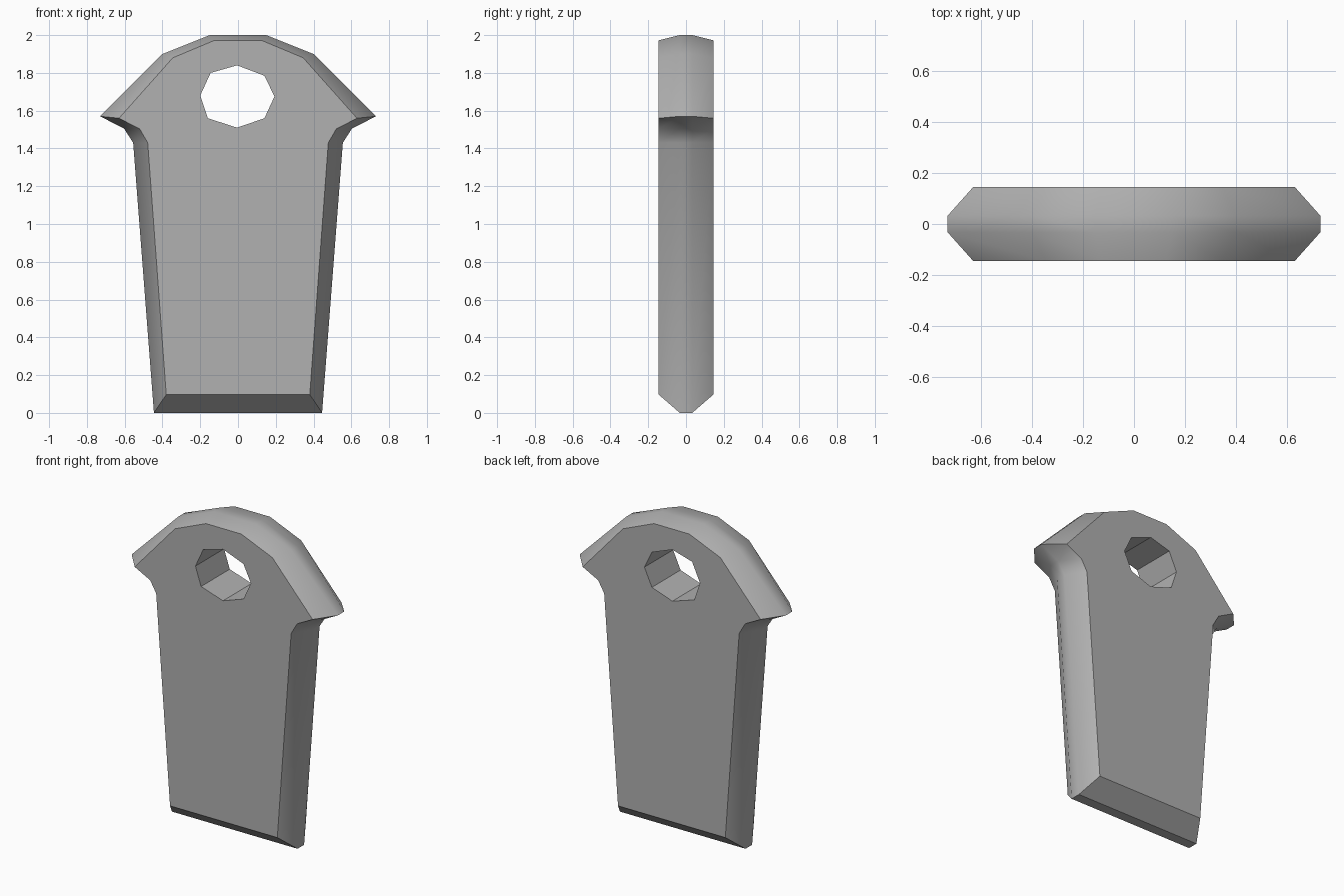
import bpy, bmesh, math

if "Cube" in bpy.data.objects:
    bpy.data.objects.remove(bpy.data.objects["Cube"])

# Right half of the silhouette, bottom to top: mid ridge and flat face outline
RIDGE = [(0.445, 0.0), (0.555, 1.43), (0.603, 1.505), (0.73, 1.57), (0.40, 1.90), (0.15, 2.0)]
FACE = [(0.38, 0.097), (0.478, 1.43), (0.52, 1.503), (0.63, 1.56), (0.345, 1.88), (0.125, 1.972)]
# Slightly irregular eight-sided hole
HOLE = [(-0.005, 1.84), (0.14, 1.785), (0.193, 1.675), (0.14, 1.56),
        (-0.005, 1.51), (-0.16, 1.56), (-0.20, 1.68), (-0.145, 1.80)]
FACE_Y, RIDGE_Y = 0.145, 0.033


def mirrored(half):
    return half + [(-x, z) for x, z in reversed(half)]


def ring(bm, pts, y):
    return [bm.verts.new((x, y, z)) for x, z in pts]


def bridge(bm, a, b):
    n = len(a)
    for i in range(n):
        j = (i + 1) % n
        bm.faces.new((a[i], a[j], b[j], b[i]))


def loop_edges(bm, loop):
    return [bm.edges.get((loop[i - 1], loop[i])) for i in range(len(loop))]


bm = bmesh.new()
# Bevelled rim
rims = [ring(bm, mirrored(p), y) for p, y in
        ((FACE, -FACE_Y), (RIDGE, -RIDGE_Y), (RIDGE, RIDGE_Y), (FACE, FACE_Y))]
for a, b in zip(rims, rims[1:]):
    bridge(bm, a, b)
# Hole walls
holes = [ring(bm, HOLE, y) for y in (-FACE_Y, FACE_Y)]
bridge(bm, *holes)
# Flat front and back around the hole
for rim, hole, s in ((rims[0], holes[0], -1), (rims[-1], holes[1], 1)):
    bmesh.ops.triangle_fill(bm, edges=loop_edges(bm, rim) + loop_edges(bm, hole),
                            use_beauty=True, normal=(0, s, 0))
bmesh.ops.recalc_face_normals(bm, faces=bm.faces)

mesh = bpy.data.meshes.new("pendant_plate")
bm.to_mesh(mesh)
bm.free()
plate = bpy.data.objects.new("pendant_plate", mesh)
bpy.context.collection.objects.link(plate)

# Darker grey metal
metal = bpy.data.materials.new("grey_metal")
metal.diffuse_color = (0.44, 0.44, 0.44, 1)
metal.use_nodes = True
metal.node_tree.nodes["Principled BSDF"].inputs["Base Color"].default_value = metal.diffuse_color
mesh.materials.append(metal)

bpy.context.view_layer.objects.active = plate
plate.select_set(True)
bpy.ops.object.shade_smooth_by_angle(angle=math.radians(34))
